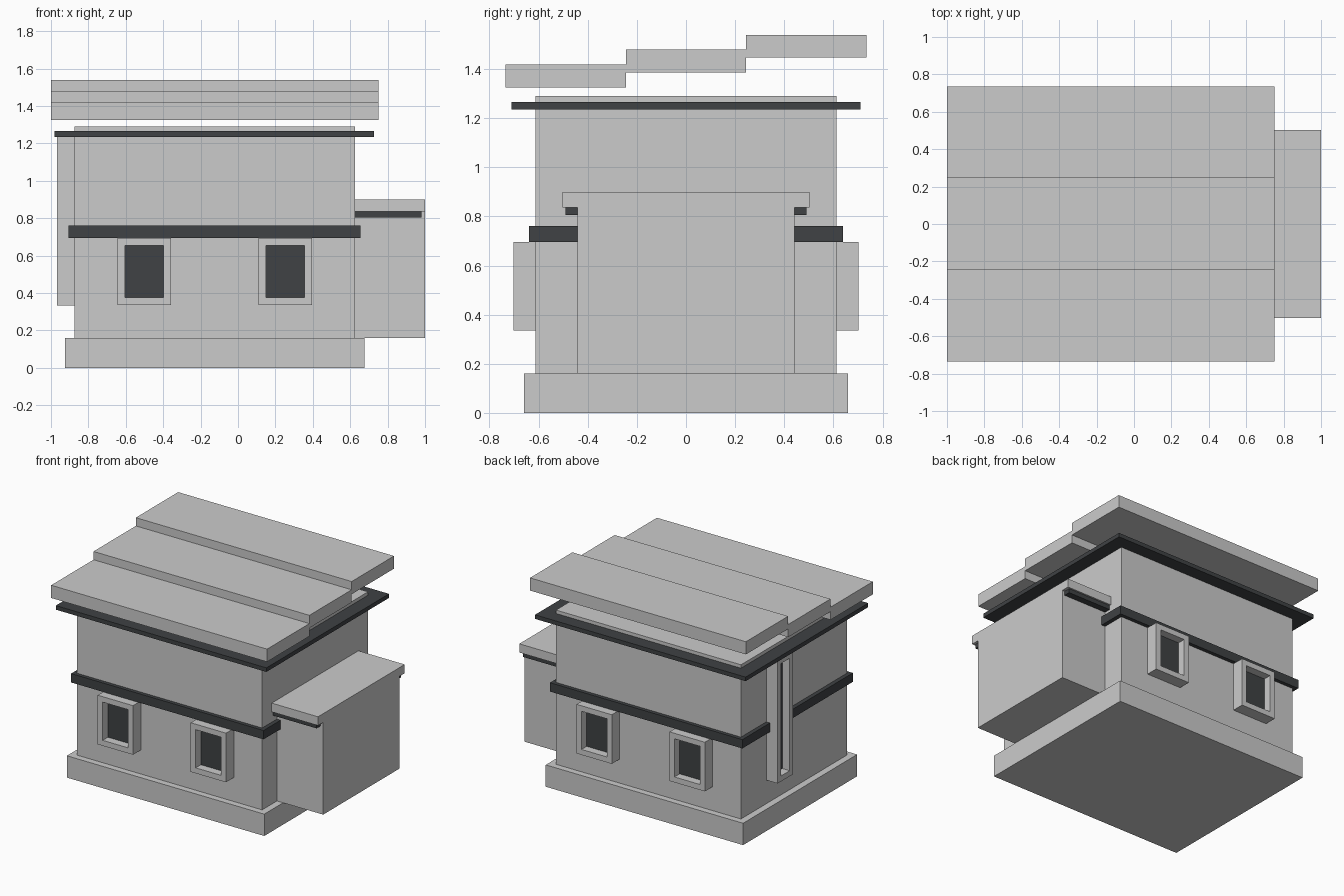
import bpy, bmesh
from mathutils import Vector

if "Cube" in bpy.data.objects:
    bpy.data.objects.remove(bpy.data.objects["Cube"])

dark = bpy.data.materials.new("dark_trim")
dark.diffuse_color = (0.05, 0.054, 0.058, 1)
dark.use_nodes = True
dark.node_tree.nodes["Principled BSDF"].inputs["Base Color"].default_value = dark.diffuse_color


def finish(bm, name, mat=None):
    me = bpy.data.meshes.new(name)
    bm.to_mesh(me)
    bm.free()
    ob = bpy.data.objects.new(name, me)
    bpy.context.collection.objects.link(ob)
    if mat:
        me.materials.append(mat)
    return ob


def cube(x, y, z):
    """bmesh box from (min, max) ranges"""
    bm = bmesh.new()
    bmesh.ops.create_cube(bm, size=1)
    for v in bm.verts:
        v.co = [r[0] if c < 0 else r[1] for c, r in zip(v.co, (x, y, z))]
    bm.normal_update()
    return bm


def box(name, x, y, z, mat=None):
    return finish(cube(x, y, z), name, mat)


def frame(name, x, y, z, out, border=0.04, depth=0.07):
    """box whose face towards 'out' has a rectangular recess"""
    bm = cube(x, y, z)
    out = Vector(out)
    face = max(bm.faces, key=lambda f: f.normal.dot(out))
    bmesh.ops.inset_region(bm, faces=[face], thickness=border, use_even_offset=True)
    res = bmesh.ops.extrude_face_region(bm, geom=[face])
    verts = [g for g in res["geom"] if isinstance(g, bmesh.types.BMVert)]
    bmesh.ops.translate(bm, verts=verts, vec=-out * depth)
    if face.is_valid:
        bmesh.ops.delete(bm, geom=[face], context='FACES_ONLY')
    bmesh.ops.recalc_face_normals(bm, faces=bm.faces)
    return finish(bm, name)


# main building
box("foundation", (-0.925, 0.675), (-0.66, 0.66), (0, 0.16))
box("main_walls", (-0.875, 0.625), (-0.613, 0.613), (0.16, 1.29))
box("belt_course", (-0.905, 0.655), (-0.64, 0.64), (0.695, 0.76), dark)
box("eave_trim", (-0.98, 0.727), (-0.71, 0.71), (1.235, 1.265), dark)

# stepped roof slabs rising to the back
for i in range(3):
    y, z = -0.735 + 0.49 * i, 1.325 + 0.0605 * i
    box(f"roof_slab_{i + 1}", (-1, 0.75), (y, y + 0.49), (z, z + 0.093))

# side annex
box("annex_walls", (0.62, 1.0), (-0.442, 0.442), (0.16, 0.836))
box("annex_trim", (0.62, 0.98), (-0.49, 0.49), (0.805, 0.836), dark)
box("annex_roof", (0.62, 1.0), (-0.502, 0.502), (0.836, 0.9))

# small windows, front and back
for side, s in (("front", -1), ("back", 1)):
    for n, cx in (("left", -0.502), ("right", 0.252)):
        box_y = sorted((s * 0.61, s * 0.703))
        frame(f"{side}_{n}_window_frame", (cx - 0.143, cx + 0.143), box_y,
              (0.335, 0.695), (0, s, 0))
        box(f"{side}_{n}_window_glass", (cx - 0.103, cx + 0.103),
            sorted((s * 0.62, s * 0.643)), (0.375, 0.655), dark)

# tall stair window on the left wall
frame("tall_window_frame", (-0.967, -0.87), (0.14, 0.32), (0.333, 1.237), (-1, 0, 0))
box("tall_window_glass", (-0.907, -0.88), (0.18, 0.28), (0.373, 1.197), dark)
